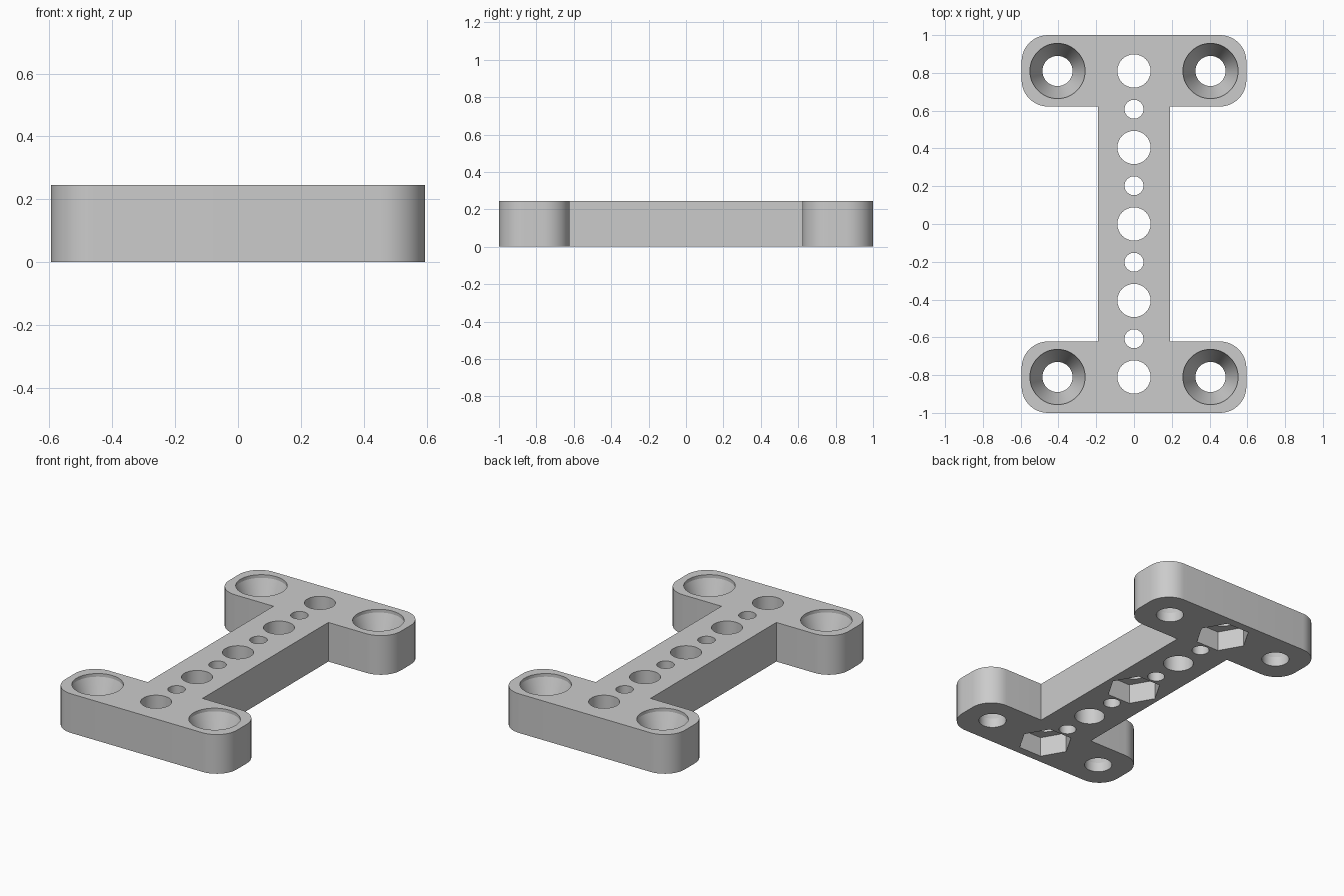
import bpy
import bmesh
import math
from mathutils import Vector

if "Cube" in bpy.data.objects:
    bpy.data.objects.remove(bpy.data.objects["Cube"])

HEIGHT = 0.245
PITCH = 0.405

grey = bpy.data.materials.new("plain grey")
grey.use_nodes = True
grey.diffuse_color = (0.6, 0.6, 0.6, 1)
grey.node_tree.nodes["Principled BSDF"].inputs["Base Color"].default_value = (0.6, 0.6, 0.6, 1)


def new_object(name, bm):
    mesh = bpy.data.meshes.new(name)
    bmesh.ops.recalc_face_normals(bm, faces=bm.faces)
    bm.to_mesh(mesh)
    bm.free()
    mesh.materials.append(grey)
    obj = bpy.data.objects.new(name, mesh)
    bpy.context.collection.objects.link(obj)
    return obj


def lathe(bm, x, y, rings, sides):
    """Closed solid from (radius, z) rings around a vertical axis."""
    loops = []
    for radius, z in rings:
        angles = [2 * math.pi * i / sides for i in range(sides)]
        loops.append([bm.verts.new((x + radius * math.cos(a), y + radius * math.sin(a), z))
                      for a in angles])
    for low, high in zip(loops, loops[1:]):
        for i in range(sides):
            j = (i + 1) % sides
            bm.faces.new((low[i], low[j], high[j], high[i]))
    bm.faces.new(loops[0][::-1])
    bm.faces.new(loops[-1])


def corner(cx, cy, start, radius=0.14, steps=12):
    """Quarter-circle arc around a corner centre."""
    return [(cx + radius * math.cos(start + i * math.pi / 2 / steps),
             cy + radius * math.sin(start + i * math.pi / 2 / steps)) for i in range(steps + 1)]


# I-shaped plate: one quarter of the outline, mirrored around
half_x, half_y, inner_y, web = 0.595, 1.0, 0.622, 0.19
r = 0.14
quarter = [(web, inner_y)]
quarter += corner(half_x - r, inner_y + r, -math.pi / 2)
quarter += corner(half_x - r, half_y - r, 0)
outline = quarter + [(-x, y) for x, y in reversed(quarter)]
outline += [(-x, -y) for x, y in outline]

bm = bmesh.new()
base = bm.faces.new([bm.verts.new((x, y, 0)) for x, y in outline])
top = bmesh.ops.extrude_face_region(bm, geom=[base])
bmesh.ops.translate(bm, vec=Vector((0, 0, HEIGHT)),
                    verts=[v for v in top["geom"] if isinstance(v, bmesh.types.BMVert)])
plate = new_object("mounting_plate", bm)

# Row of alternating holes and the four countersunk screw holes
bm = bmesh.new()
for i in range(-4, 5):
    radius = 0.088 if i % 2 == 0 else 0.05
    lathe(bm, 0, i * PITCH / 2, [(radius, -0.1), (radius, HEIGHT + 0.1)], 48)
for x in (-PITCH, PITCH):
    for y in (-2 * PITCH, 2 * PITCH):
        lathe(bm, x, y, [(0.08, -0.1), (0.08, 0.06), (0.146, HEIGHT - 0.02),
                         (0.146, HEIGHT + 0.1)], 48)
holes = new_object("hole_cutter", bm)

# Hexagonal nut pockets in the underside
bm = bmesh.new()
for y in (-2 * PITCH, 0, 2 * PITCH):
    lathe(bm, 0, y, [(0.16, -0.1), (0.16, 0.125)], 6)
pockets = new_object("nut_pocket_cutter", bm)

bpy.context.view_layer.objects.active = plate
plate.select_set(True)
for cutter in (pockets, holes):
    cut = plate.modifiers.new(cutter.name, "BOOLEAN")
    cut.operation = "DIFFERENCE"
    cut.solver = "EXACT"
    cut.object = cutter
    bpy.ops.object.modifier_apply(modifier=cut.name)
    bpy.data.objects.remove(cutter)

bpy.ops.object.shade_smooth_by_angle(angle=math.radians(20))
